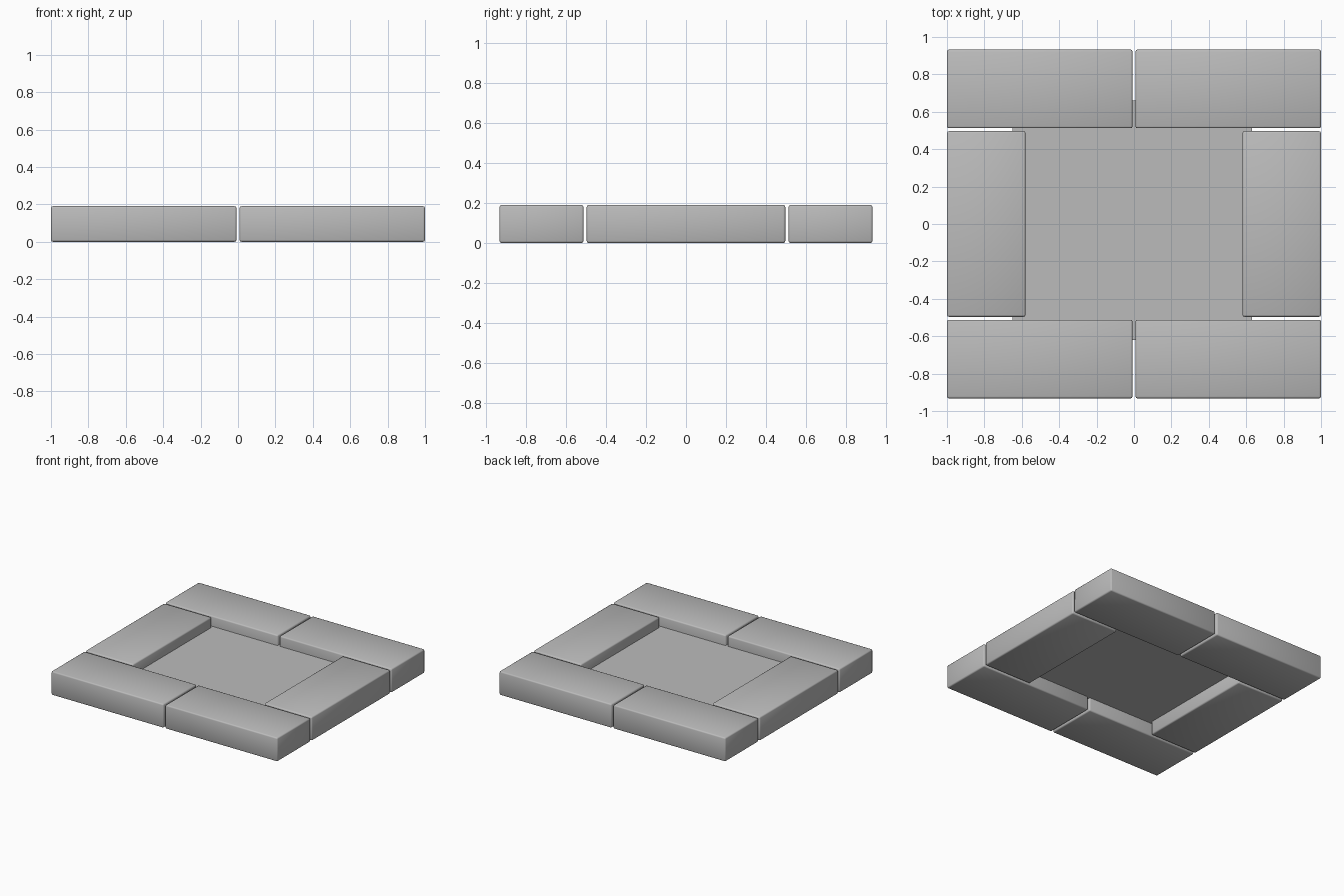
import bpy

cube = bpy.data.objects.get("Cube")
if cube:
    bpy.data.objects.remove(cube, do_unlink=True)

stone = bpy.data.materials.new("stone_grey")
stone.use_nodes = True
grey = (0.5, 0.5, 0.5, 1)
stone.diffuse_color = grey
stone.node_tree.nodes["Principled BSDF"].inputs["Base Color"].default_value = grey

LENGTH, WIDTH, HEIGHT = 0.992, 0.42, 0.19


def brick(name, x, y, size_x, size_y):
    """Bevelled block resting on the ground."""
    bpy.ops.mesh.primitive_cube_add(size=1, location=(x, y, HEIGHT / 2))
    ob = bpy.context.object
    ob.name = name
    ob.scale = (size_x, size_y, HEIGHT)
    bpy.ops.object.transform_apply(location=False, rotation=False, scale=True)
    ob.data.materials.append(stone)
    bevel = ob.modifiers.new("soft_edges", "BEVEL")
    bevel.width = 0.01
    bevel.segments = 2
    bpy.ops.object.shade_smooth()


# Ring of six blocks: two at the front, two at the back, one on each side
for side, sx in (("right", -1), ("left", 1)):
    x = sx * (1 - LENGTH / 2)
    for end, sy in (("front", -1), ("back", 1)):
        brick(f"{end}_{side}_block", x, sy * 0.722, LENGTH, WIDTH)
    brick(f"{side}_side_block", sx * (1 - WIDTH / 2), 0, WIDTH, LENGTH)

# Thin floor sheet sunk halfway down inside the ring
bpy.ops.mesh.primitive_plane_add(size=1.28, location=(-0.01, 0.02, 0.108))
floor = bpy.context.object
floor.name = "floor_sheet"
floor.data.materials.append(stone)
